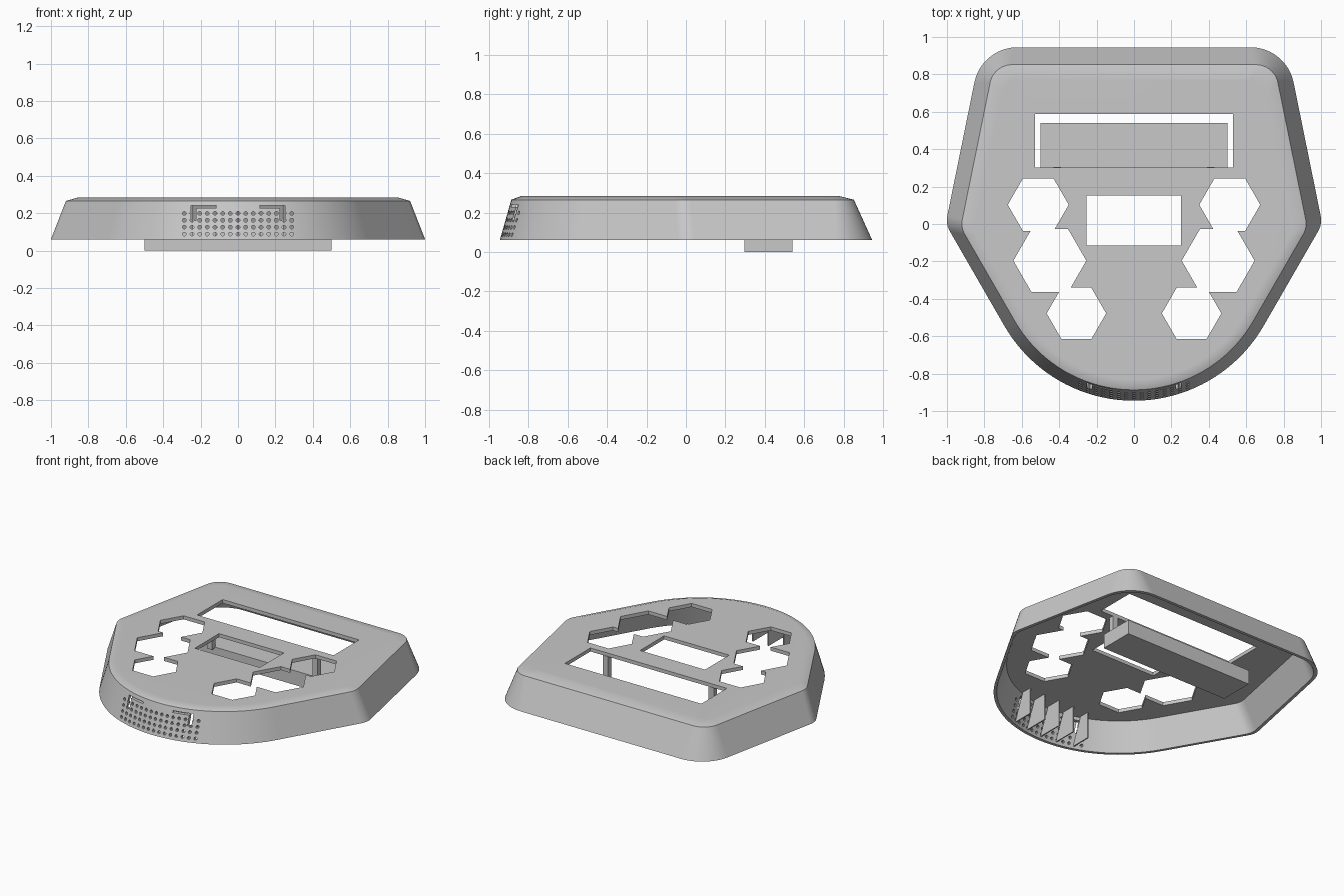
import bpy, bmesh, math
from mathutils import Vector, Matrix

if "Cube" in bpy.data.objects:
    bpy.data.objects.remove(bpy.data.objects["Cube"], do_unlink=True)

grey = bpy.data.materials.new("matte_grey")
grey.use_nodes = True
grey.diffuse_color = (0.58, 0.58, 0.58, 1)
grey.node_tree.nodes["Principled BSDF"].inputs["Base Color"].default_value = (0.58, 0.58, 0.58, 1)


def make_object(name, bm):
    bmesh.ops.recalc_face_normals(bm, faces=bm.faces)
    mesh = bpy.data.meshes.new(name)
    bm.to_mesh(mesh)
    bm.free()
    mesh.materials.append(grey)
    obj = bpy.data.objects.new(name, mesh)
    bpy.context.collection.objects.link(obj)
    return obj


def add_box(bm, lo, hi):
    lo, hi = Vector(lo), Vector(hi)
    size = Matrix.Diagonal((*(hi - lo), 1))
    return bmesh.ops.create_cube(bm, size=1, matrix=Matrix.Translation((lo + hi) / 2) @ size)["verts"]


def box(name, lo, hi):
    bm = bmesh.new()
    add_box(bm, lo, hi)
    return make_object(name, bm)


def fillet(before, corner, after, radius, steps):
    """Points of an arc that rounds one corner."""
    u = (before - corner).normalized()
    v = (after - corner).normalized()
    half = u.angle(v) / 2
    centre = corner + (u + v).normalized() * radius / math.sin(half)
    start = corner + u * radius / math.tan(half) - centre
    end = corner + v * radius / math.tan(half) - centre
    turn = math.pi - 2 * half
    points = []
    for i in range(steps + 1):
        t = i / steps
        ray = start * math.sin((1 - t) * turn) + end * math.sin(t * turn)
        points.append(centre + ray / math.sin(turn))
    return points


def outline(back_radius):
    """Housing outline: rounded back and side corners, round front."""
    front = Vector((0, -0.145))
    r = 0.8
    arc = [front + r * Vector((math.cos(a), math.sin(a)))
           for a in (math.radians(-30 - 3 * i) for i in range(21))]
    back, side = Vector((0.815, 0.945)), Vector((1.007, 0))
    half = fillet(Vector((0, 0.945)), back, side, back_radius, 12)
    half += fillet(back, side, arc[0], 0.12, 6) + arc
    return half + [Vector((-p.x, p.y)) for p in reversed(half[:-1])]


# Hollow housing: lofted rings from the inner ceiling around the rim to the top
rings = [  # corner radius, scale, shift in y, height
    (0.13, 0.895, -0.0175, 0.26),
    (0.235, 0.978, 0, 0.06),
    (0.235, 1, 0, 0.06),
    (0.13, 0.92, -0.0175, 0.265),
    (0.12, 0.85, -0.03, 0.285),
]
bm = bmesh.new()
loops = [[bm.verts.new((p.x * s, p.y * s + dy, z)) for p in outline(r)]
         for r, s, dy, z in rings]
for a, b in zip(loops, loops[1:]):
    for i in range(len(a)):
        j = (i + 1) % len(a)
        bm.faces.new((a[i], a[j], b[j], b[i]))
bm.faces.new(loops[0])
bm.faces.new(loops[-1])
housing = make_object("housing", bm)


def cut(cutter):
    cutter.hide_render = True
    mod = housing.modifiers.new("cut", "BOOLEAN")
    mod.operation = "DIFFERENCE"
    mod.solver = "EXACT"
    mod.object = cutter
    bpy.context.view_layer.objects.active = housing
    bpy.ops.object.modifier_apply(modifier=mod.name)
    bpy.data.objects.remove(cutter, do_unlink=True)


# Display window and centre window
cut(box("display_cutter", (-0.53, 0.303, 0.2), (0.53, 0.587, 0.4)))
cut(box("centre_cutter", (-0.255, -0.115, 0.2), (0.25, 0.153, 0.4)))

# Hexagonal openings on both sides, points facing sideways
for side in (-1, 1):
    for x, y, r in ((0.512, 0.103, 0.163), (0.45, -0.196, 0.195), (0.308, -0.478, 0.159)):
        bm = bmesh.new()
        bmesh.ops.create_cone(bm, cap_ends=True, segments=6, radius1=r, radius2=r, depth=0.2,
                              matrix=Matrix.Translation((side * x, y, 0.3))
                              @ Matrix.Rotation(math.pi / 2, 4, "Z"))
        cut(make_object("hexagon_cutter", bm))

# Speaker grille: rows of small round holes through the front wall
bm = bmesh.new()
for col in range(-7, 8):
    for row in range(4):
        bmesh.ops.create_cone(bm, cap_ends=True, segments=10, radius1=0.01, radius2=0.01, depth=0.24,
                              matrix=Matrix.Translation((col * 0.041, -0.89, 0.088 + row * 0.037))
                              @ Matrix.Rotation(math.pi / 2, 4, "X"))
cut(make_object("grille_cutter", bm))

# Narrow clip slots above the grille
for side in (-1, 1):
    for x0, x1, z0 in ((0.225, 0.25, 0.16), (0.115, 0.226, 0.228)):
        xs = sorted((side * x0, side * x1))
        cut(box("slot_cutter", (xs[0], -1, z0), (xs[1], -0.78, 0.24)))

# Smooth the rounded walls, keep the rims crisp
bpy.ops.object.select_all(action="DESELECT")
housing.select_set(True)
bpy.context.view_layer.objects.active = housing
bpy.ops.object.shade_smooth_by_angle(angle=math.radians(30))
weighted = housing.modifiers.new("weighted_normals", "WEIGHTED_NORMAL")
weighted.keep_sharp = True

# Display module hanging below the window, with its two posts
box("display_module", (-0.5, 0.297, 0), (0.5, 0.54, 0.1))
for name, x in (("right_post", -0.41), ("left_post", 0.41)):
    box(name, (x - 0.02, 0.27, 0.09), (x + 0.02, 0.306, 0.262))

# Thin upright fins behind the grille, their front edge sloped with the wall
bm = bmesh.new()
for i in range(-2, 3):
    x = i * 0.12
    y = -0.122 - math.sqrt(0.64 - x * x)
    verts = add_box(bm, (x - 0.004, y, 0.075), (x + 0.004, -0.74, 0.261))
    for v in verts:
        if v.co.z > 0.2 and v.co.y < -0.8:
            v.co.y += 0.075
make_object("grille_fins", bm)
